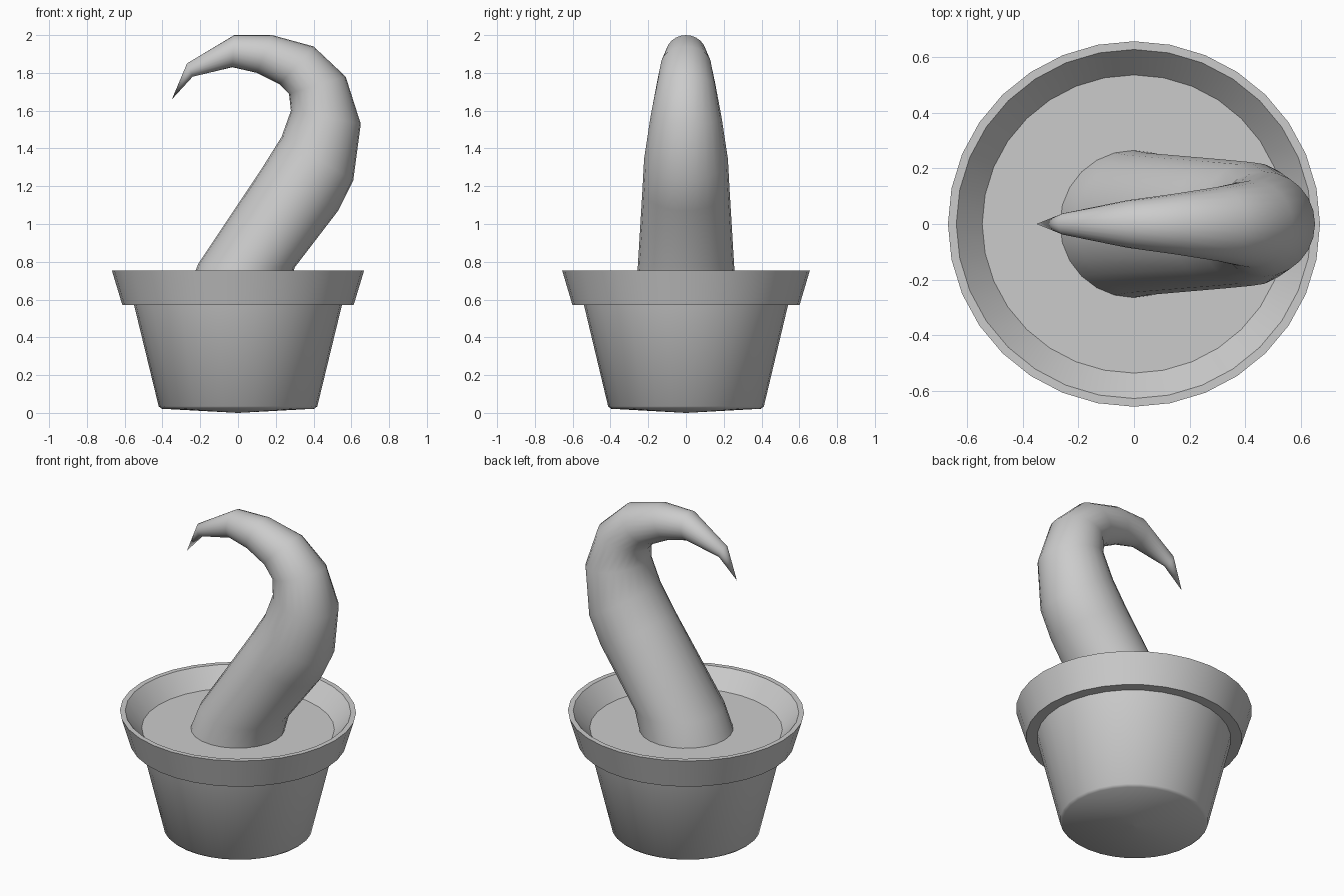
import bpy
from math import sin, cos, pi, radians
from mathutils import Vector

if "Cube" in bpy.data.objects:
    bpy.data.objects.remove(bpy.data.objects["Cube"])


def loft(name, rings, angle, cap_end=None):
    """Skin a list of equal-length rings; optionally close the end to a point."""
    n = len(rings[0])
    verts = [v for ring in rings for v in ring]
    faces = [(k * n + i, k * n + (i + 1) % n, (k + 1) * n + (i + 1) % n, (k + 1) * n + i)
             for k in range(len(rings) - 1) for i in range(n)]
    if cap_end is not None:
        base, tip = (len(rings) - 1) * n, len(verts)
        verts.append(cap_end)
        faces += [(base + i, base + (i + 1) % n, tip) for i in range(n)]
    mesh = bpy.data.meshes.new(name)
    mesh.from_pydata(verts, [], faces)
    mesh.update()
    obj = bpy.data.objects.new(name, mesh)
    bpy.context.collection.objects.link(obj)
    bpy.ops.object.select_all(action='DESELECT')
    obj.select_set(True)
    bpy.context.view_layer.objects.active = obj
    bpy.ops.object.shade_smooth_by_angle(angle=radians(angle))
    return obj


def circle(r, z, n=32):
    return [Vector((r * cos(2 * pi * i / n), 0.982 * r * sin(2 * pi * i / n), z)) for i in range(n)]


# pot: underside, tapered wall, stepped rim, inner lip down to the soil
pot_profile = [(0.002, 0.0), (0.405, 0.022), (0.42, 0.035), (0.55, 0.57),
               (0.612, 0.57), (0.668, 0.755), (0.638, 0.755), (0.545, 0.65)]
loft("pot", [circle(r, z) for r, z in pot_profile], 40)

# soil disc
loft("soil", [circle(0.545, 0.65)], 30, cap_end=Vector((0, 0, 0.65)))

# curling stem: inner and outer silhouette point of each ring (x, z)
stem_sides = [((-0.27, 0.64), (0.26, 0.64)), ((-0.21, 0.79), (0.30, 0.77)),
              ((0.13, 1.30), (0.53, 1.07)), ((0.23, 1.46), (0.61, 1.23)),
              ((0.28, 1.60), (0.65, 1.53)), ((0.27, 1.69), (0.57, 1.78)),
              ((0.22, 1.74), (0.40, 1.94)), ((0.10, 1.80), (0.18, 2.00)),
              ((-0.03, 1.83), (-0.02, 2.00)), ((-0.24, 1.78), (-0.27, 1.85))]


def stem_ring(inner, outer, n=24):
    a, b = Vector((inner[0], 0, inner[1])), Vector((outer[0], 0, outer[1]))
    mid, half = (a + b) / 2, (b - a) / 2
    side = Vector((0, half.length, 0))
    return [mid + half * cos(2 * pi * i / n) + side * sin(2 * pi * i / n) for i in range(n)]


loft("curled_stem", [stem_ring(a, b) for a, b in stem_sides], 80, cap_end=Vector((-0.35, 0, 1.66)))
